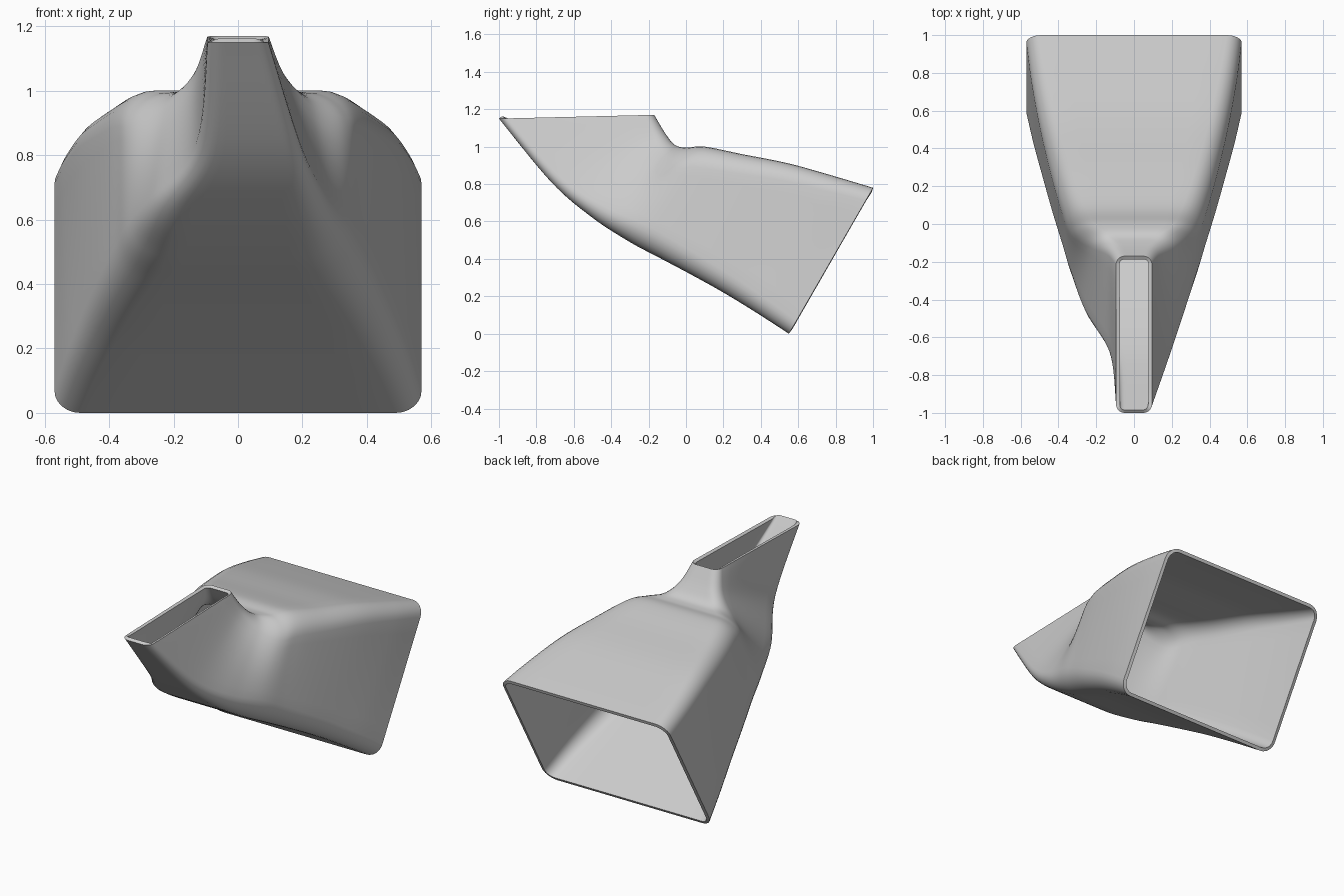
import bpy, bmesh
from math import sin, cos, pi
from mathutils import Vector

cube = bpy.data.objects.get("Cube")
if cube:
    bpy.data.objects.remove(cube)

metal = bpy.data.materials.new("plain grey")
GREY = (0.6, 0.6, 0.6, 1)
metal.diffuse_color = GREY
metal.use_nodes = True
metal.node_tree.nodes["Principled BSDF"].inputs["Base Color"].default_value = GREY

# Stations from the wide mouth to the narrow slot:
# upper y, z, half width | lower y, z, left half width, right half width | corner radius
STATIONS = [
    (1.0, .78, .57, .55, .0, .57, .57, .08),
    (.8, .84, .545, .38, .11, .53, .53, .09),
    (.55, .91, .50, .2, .22, .48, .48, .10),
    (.3, .96, .44, .02, .32, .43, .43, .11),
    (.1, 1.0, .38, -.15, .41, .38, .38, .12),
    (.0, .995, .33, -.3, .49, .34, .34, .12),
    (-.06, 1.01, .22, -.5, .62, .28, .27, .09),
    (-.11, 1.07, .14, -.72, .81, .20, .13, .06),
    (-.17, 1.17, .095, -1.0, 1.15, .095, .095, .045),
]
STEPS, ARC, SIDE = 8, 7, 8


def spline(a, b, c, d, t):
    return [.5 * (2*q + (r - p)*t + (2*p - 5*q + 4*r - s)*t*t + (3*q - p - 3*r + s)*t**3)
            for p, q, r, s in zip(a, b, c, d)]


def section(st):
    """Rounded trapezoid in the tilted plane of one station."""
    uy, uz, uw, ly, lz, lw, rw, rad = st
    upper, lower = Vector((0, uy, uz)), Vector((0, ly, lz))
    length = (upper - lower).length

    def half(side, low_w):
        pts = []
        for i in range(ARC):
            a = pi / 2 * i / (ARC - 1)
            pts.append((rad * (1 - sin(a)), rad * (1 - cos(a))))
        low = [(h, inset) for inset, h in pts]
        rows = [(h, i) for h, i in low]
        rows += [(rad + (length - 2*rad) * k / SIDE, 0) for k in range(1, SIDE)]
        rows += [(length - h, i) for h, i in reversed(low)]
        out = []
        for h, inset in rows:
            f = h / length
            p = lower.lerp(upper, f)
            p.x = side * (low_w + (uw - low_w) * f - inset)
            out.append(p)
        return out

    right, left = half(1, lw), half(-1, rw)[::-1]
    loop = right
    loop += [right[-1].lerp(left[0], k / SIDE) for k in range(1, SIDE)]
    loop += left
    loop += [left[-1].lerp(right[0], k / SIDE) for k in range(1, SIDE)]
    return loop


# Interpolate the stations into a smooth series of rings
rings = []
last = len(STATIONS) - 1
for i in range(last):
    quad = [STATIONS[max(0, min(last, i + k))] for k in (-1, 0, 1, 2)]
    rings += [section(spline(*quad, s / STEPS)) for s in range(STEPS)]
rings.append(section(STATIONS[-1]))

# Skin the rings into an open tapered duct
bm = bmesh.new()
grid = [[bm.verts.new(p) for p in ring] for ring in rings]
n = len(grid[0])
for a, b in zip(grid, grid[1:]):
    for j in range(n):
        k = (j + 1) % n
        bm.faces.new((a[j], a[k], b[k], b[j]))
bm.normal_update()
# Outward winding: a lower panel face must look downward
if min(bm.faces, key=lambda f: f.calc_center_median().z).normal.z > 0:
    bmesh.ops.reverse_faces(bm, faces=bm.faces[:])
mesh = bpy.data.meshes.new("duct_shell")
bm.to_mesh(mesh)
bm.free()
mesh.materials.append(metal)
duct = bpy.data.objects.new("duct_shell", mesh)
bpy.context.collection.objects.link(duct)

# Wall thickness, leaving both ends open
wall = duct.modifiers.new("wall", 'SOLIDIFY')
wall.thickness = .02
wall.offset = -1

bpy.context.view_layer.objects.active = duct
duct.select_set(True)
bpy.ops.object.modifier_apply(modifier="wall")
bpy.ops.object.shade_smooth_by_angle(angle=pi / 5)
